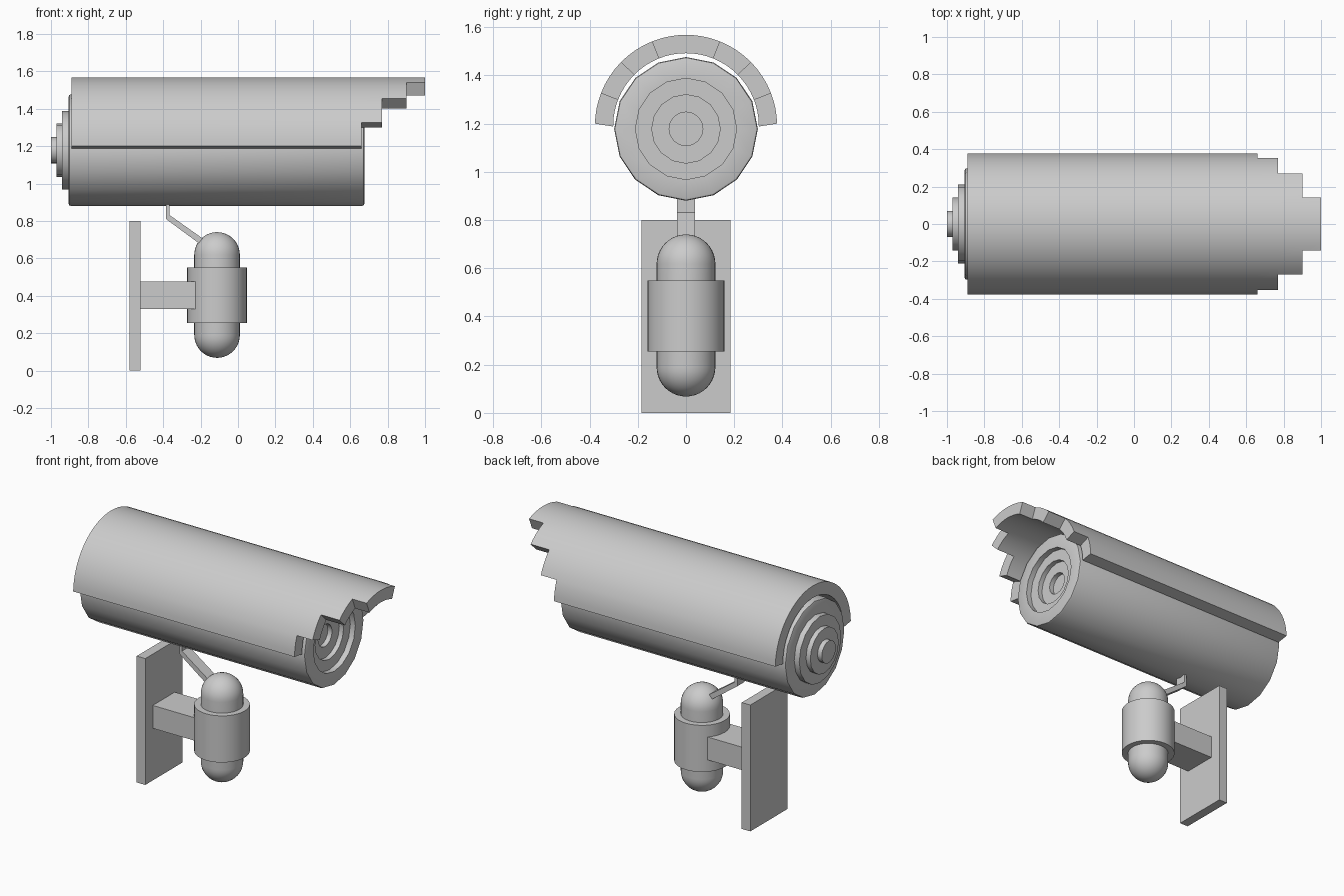
import bpy, bmesh
from math import sin, cos, pi, radians, sqrt

if "Cube" in bpy.data.objects:
    bpy.data.objects.remove(bpy.data.objects["Cube"])


def finish(name, bm, smooth=True):
    bmesh.ops.remove_doubles(bm, verts=bm.verts, dist=1e-5)
    bmesh.ops.recalc_face_normals(bm, faces=bm.faces)
    me = bpy.data.meshes.new(name)
    bm.to_mesh(me)
    bm.free()
    ob = bpy.data.objects.new(name, me)
    bpy.context.collection.objects.link(ob)
    if smooth:
        bpy.ops.object.select_all(action='DESELECT')
        bpy.context.view_layer.objects.active = ob
        ob.select_set(True)
        bpy.ops.object.shade_smooth_by_angle(angle=radians(35))
    return ob


def lathe(name, profile, place, n):
    """Revolve (along, radius) points; both ends are closed with a cap."""
    bm = bmesh.new()
    rings = [[bm.verts.new(place(a, r * cos(2 * pi * i / n), r * sin(2 * pi * i / n)))
              for i in range(n)] for a, r in profile]
    for p, q in zip(rings, rings[1:]):
        for i in range(n):
            j = (i + 1) % n
            bm.faces.new((p[i], p[j], q[j], q[i]))
    bm.faces.new(rings[0])
    bm.faces.new(rings[-1])
    return finish(name, bm)


def box(name, x0, x1, y, z0, z1):
    bm = bmesh.new()
    bmesh.ops.create_cube(bm, size=1)
    for v in bm.verts:
        v.co = (x1 if v.co.x > 0 else x0, y if v.co.y > 0 else -y, z1 if v.co.z > 0 else z0)
    return finish(name, bm, False)


# Camera housing: stepped rear boss and stepped lens recess in one lathe
steps = [(0.07, 0.10), (0.142, 0.07), (0.21, 0.04)]
rear = [(-1.0, 0.07), (-0.97, 0.07), (-0.97, 0.142), (-0.94, 0.142), (-0.94, 0.21), (-0.905, 0.21)]
shell = [(-0.905, 0.288), (-0.902, 0.295), (-0.893, 0.298),
         (0.663, 0.298), (0.672, 0.295), (0.675, 0.288)]
lens = [(0.675, 0.21), (0.64, 0.21), (0.64, 0.142), (0.61, 0.142), (0.61, 0.07), (0.58, 0.07)]
lathe("camera_housing", rear + shell + lens, lambda a, u, v: (a, u, 1.178 + v), 16)

# Sun hood: half tube whose front edge steps back towards the sides
bands = [(-22, 22, 1.0), (22, 45.5, 0.90), (45.5, 69, 0.77), (69, 88.5, 0.66)]
bands += [(-b, -a, x) for a, b, x in bands[1:]]
bands.sort()
N = 4
slices = []
for a, b, x in bands:
    n = N * 2 if a < 0 < b else N
    slices += [(a + (b - a) * i / n, a + (b - a) * (i + 1) / n, x) for i in range(n)]
XS = [-0.89, 0.66, 0.77, 0.90, 1.0]
bm = bmesh.new()


def hood_pt(x, deg, outer):
    t = radians(deg if outer or abs(deg) < 88 else deg * 90.4 / 88.5)
    r = 0.378 if outer else 0.302
    return bm.verts.new((x, r * sin(t), 1.19 + r * cos(t)))


def quad(*pts):
    bm.faces.new([hood_pt(*p) for p in pts])


for k, (a, b, x) in enumerate(slices):
    for x0, x1 in zip(XS, XS[1:]):
        if x1 > x + 1e-6:
            break
        for o in (True, False):
            quad((x0, a, o), (x1, a, o), (x1, b, o), (x0, b, o))
        # side walls wherever the neighbouring slice is shorter
        for edge, other in ((a, k - 1), (b, k + 1)):
            if not 0 <= other < len(slices) or slices[other][2] < x1 - 1e-6:
                quad((x0, edge, True), (x1, edge, True), (x1, edge, False), (x0, edge, False))
    for xe in (XS[0], x):
        quad((xe, a, True), (xe, b, True), (xe, b, False), (xe, a, False))
finish("sun_hood", bm)

# Wall mount
box("wall_plate", -0.58, -0.52, 0.185, 0.0, 0.80)
box("wall_arm", -0.53, -0.15, 0.11, 0.33, 0.475)

# Pivot sleeve and the rounded pin inside it
CX = -0.112
upright = lambda a, u, v: (CX + u, v, a)
lathe("pivot_sleeve", [(0.255, 0.16), (0.55, 0.16)], upright, 32)
R, M = 0.122, 10
arc = [pi / 2 * i / M for i in range(M)]
top = [(0.74 - R + R * sin(t), R * cos(t)) for t in arc] + [(0.74, 0.002)]
bottom = [(0.808 - a, r) for a, r in reversed(top)]
lathe("pivot_pin", bottom + top, upright, 32)

# Bent strap joining the pin to the housing
outline = [(-0.385, 0.92), (-0.385, 0.81), (-0.17, 0.652), (-0.152, 0.68), (-0.367, 0.832), (-0.367, 0.92)]
bm = bmesh.new()
face = bm.faces.new([bm.verts.new((x, -0.037, z)) for x, z in outline])
ext = bmesh.ops.extrude_face_region(bm, geom=[face])
bmesh.ops.translate(bm, vec=(0, 0.074, 0),
                    verts=[g for g in ext["geom"] if isinstance(g, bmesh.types.BMVert)])
finish("support_strap", bm, False)
